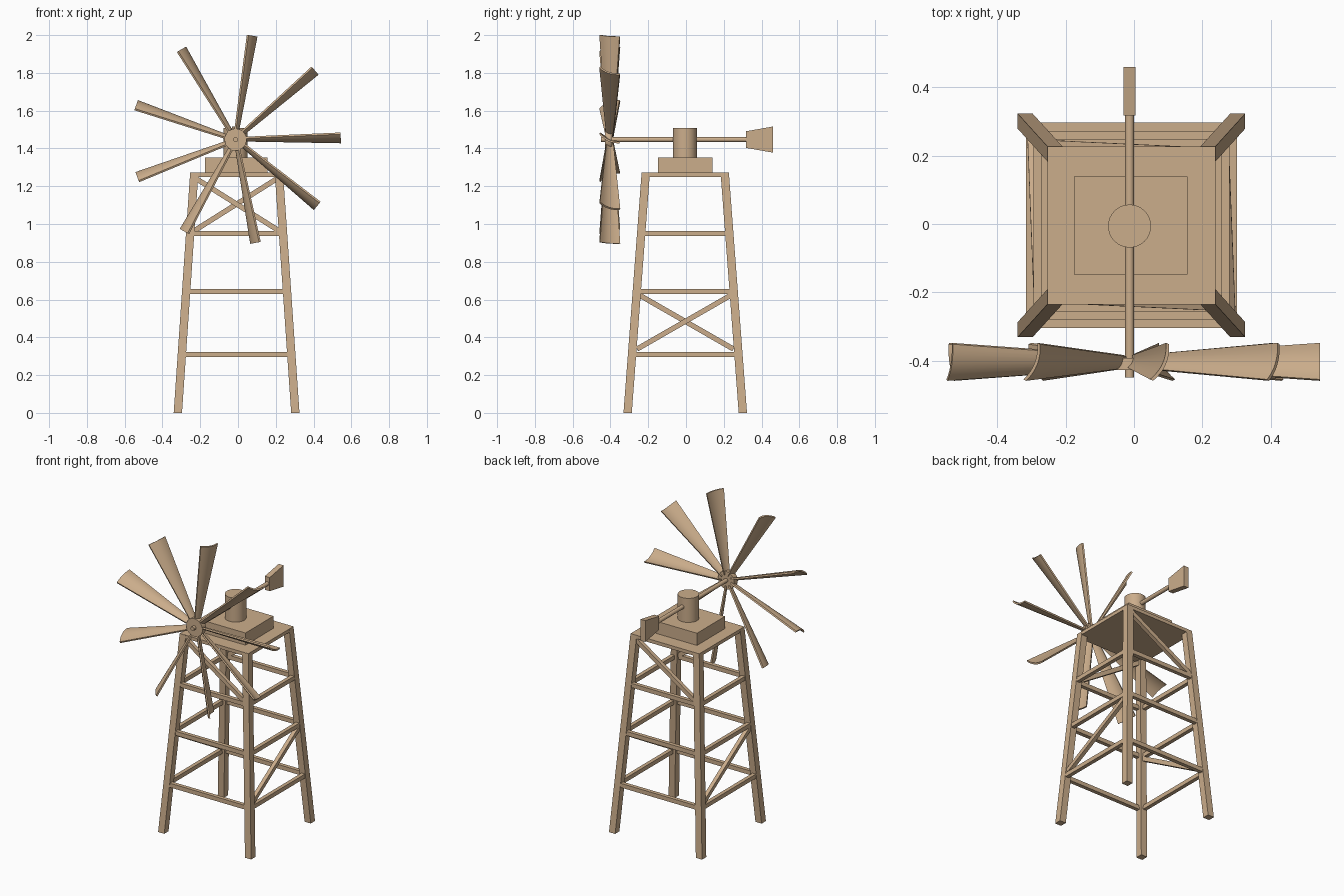
import bpy, bmesh, math
from mathutils import Vector, Matrix

if "Cube" in bpy.data.objects:
    bpy.data.objects.remove(bpy.data.objects["Cube"])

CX, CY = -0.0075, -0.004          # tower centre
RX, RZ = -0.013, 1.447            # rotor axis
H = 1.272                         # tower height

wood = bpy.data.materials.new("tan wood")
wood.diffuse_color = (0.60, 0.42, 0.26, 1)
wood.use_nodes = True
wood.node_tree.nodes["Principled BSDF"].inputs["Base Color"].default_value = wood.diffuse_color


def finish(bm, name, smooth=False):
    bmesh.ops.recalc_face_normals(bm, faces=bm.faces)
    me = bpy.data.meshes.new(name)
    bm.to_mesh(me)
    bm.free()
    me.materials.append(wood)
    ob = bpy.data.objects.new(name, me)
    bpy.context.collection.objects.link(ob)
    if smooth:
        bpy.ops.object.select_all(action='DESELECT')
        ob.select_set(True)
        bpy.context.view_layer.objects.active = ob
        bpy.ops.object.shade_smooth_by_angle(angle=math.radians(40))
    return ob


def loft(rings, name, smooth=False):
    """Closed solid through a list of equal-length rings of points."""
    bm = bmesh.new()
    vs = [[bm.verts.new(p) for p in r] for r in rings]
    n = len(vs[0])
    for a, b in zip(vs, vs[1:]):
        for i in range(n):
            bm.faces.new((a[i], a[(i + 1) % n], b[(i + 1) % n], b[i]))
    bm.faces.new(vs[0])
    bm.faces.new(vs[-1])
    return finish(bm, name, smooth)


def rect(x0, x1, y0, y1, z):
    return [(x0, y0, z), (x1, y0, z), (x1, y1, z), (x0, y1, z)]


def box(name, x0, x1, y0, y1, z0, z1):
    return loft([rect(x0, x1, y0, y1, z0), rect(x0, x1, y0, y1, z1)], name)


def beam(name, a, b, normal, w=0.027, d=0.025):
    a, b, nrm = Vector(a), Vector(b), Vector(normal)
    up = (b - a).cross(nrm).normalized() * w / 2
    side = up.cross(b - a).normalized() * d / 2
    loft([[p + up + side, p + up - side, p - up - side, p - up + side] for p in (a, b)], name)


def cylinder(name, r, length, centre, along_y=False, seg=32):
    bm = bmesh.new()
    m = Matrix.Translation(centre)
    if along_y:
        m = m @ Matrix.Rotation(math.pi / 2, 4, 'X')
    bmesh.ops.create_cone(bm, cap_ends=True, segments=seg, radius1=r, radius2=r,
                          depth=length, matrix=m)
    return finish(bm, name, True)


def hx(z): return 0.333 - 0.0685 * z     # outer half sizes of the tapering tower
def hy(z): return 0.327 - 0.0755 * z


# Four leaning legs
T = 0.044
for sx in (-1, 1):
    for sy in (-1, 1):
        rings = []
        for z in (0, H - 0.002):
            x, y = CX + sx * hx(z), CY + sy * hy(z)
            rings.append(rect(x, x - sx * T, y, y - sy * T, z))
        loft(rings, "leg")

# Horizontal rails on all four sides
for z in (0.31, 0.643, 0.95):
    ix, iy = hx(z) - 0.015, hy(z) - 0.015
    for s in (-1, 1):
        beam("rail_x", (CX - ix, CY + s * iy, z), (CX + ix, CY + s * iy, z), (0, 1, 0))
        beam("rail_y", (CX + s * ix, CY - iy, z), (CX + s * ix, CY + iy, z), (1, 0, 0))

# Single diagonals: top bay at front and back, low bay at left and right
for s in (-1, 1):
    a, b = 0.962, 1.245
    beam("end_brace", (CX - s * 0.228, CY + s * (hy(a) - 0.018), a),
         (CX + s * 0.222, CY + s * (hy(b) - 0.018), b), (0, 1, 0))
    a, b = 0.338, 0.625
    beam("side_brace", (CX + s * (hx(a) - 0.018), CY - s * 0.255, a),
         (CX + s * (hx(b) - 0.018), CY + s * 0.245, b), (1, 0, 0))

# Top plate, platform block and post
box("top_plate", CX - hx(H), CX + hx(H), CY - hy(H), CY + hy(H), 1.25, H)
box("platform_block", -0.176, 0.157, -0.148, 0.139, H - 0.005, 1.351)
cylinder("post", 0.063, 0.165, (RX, -0.006, 1.4245))

# Shaft, hub and tail vane
cylinder("shaft", 0.013, 0.779, (RX, -0.0595, RZ), True, 20)
cylinder("hub", 0.058, 0.036, (RX, -0.41, RZ), True)
loft([[(RX + sx * 0.0175, y, RZ + sz * h) for sx, sz in ((-1, -1), (1, -1), (1, 1), (-1, 1))]
      for y, h in ((0.318, 0.044), (0.46, 0.069))], "tail_vane")


# Nine curved, pitched blades that widen outwards
def blade_section(r, scale, ang):
    front, back = [], []
    n = 8
    nrm = Vector((-0.41, -0.91))                    # (y, t): bulge to the front
    for i in range(n + 1):
        u = 2 * i / n - 1
        p = Vector((0.0535 * u, 0.006 - 0.024 * u)) + nrm * 0.015 * (1 - u * u)
        front.append(p * scale + nrm * 0.005)
        back.append(p * scale - nrm * 0.005)
    c, s = math.cos(ang), math.sin(ang)
    return [(RX + r * c - t * s, -0.4035 + y, RZ + r * s + t * c)
            for y, t in front + back[::-1]]


for k in range(9):
    ang = math.radians(40 * k + 0.3)
    loft([blade_section(0.035, 0.33, ang), blade_section(0.557, 1.0, ang)], "blade", True)
